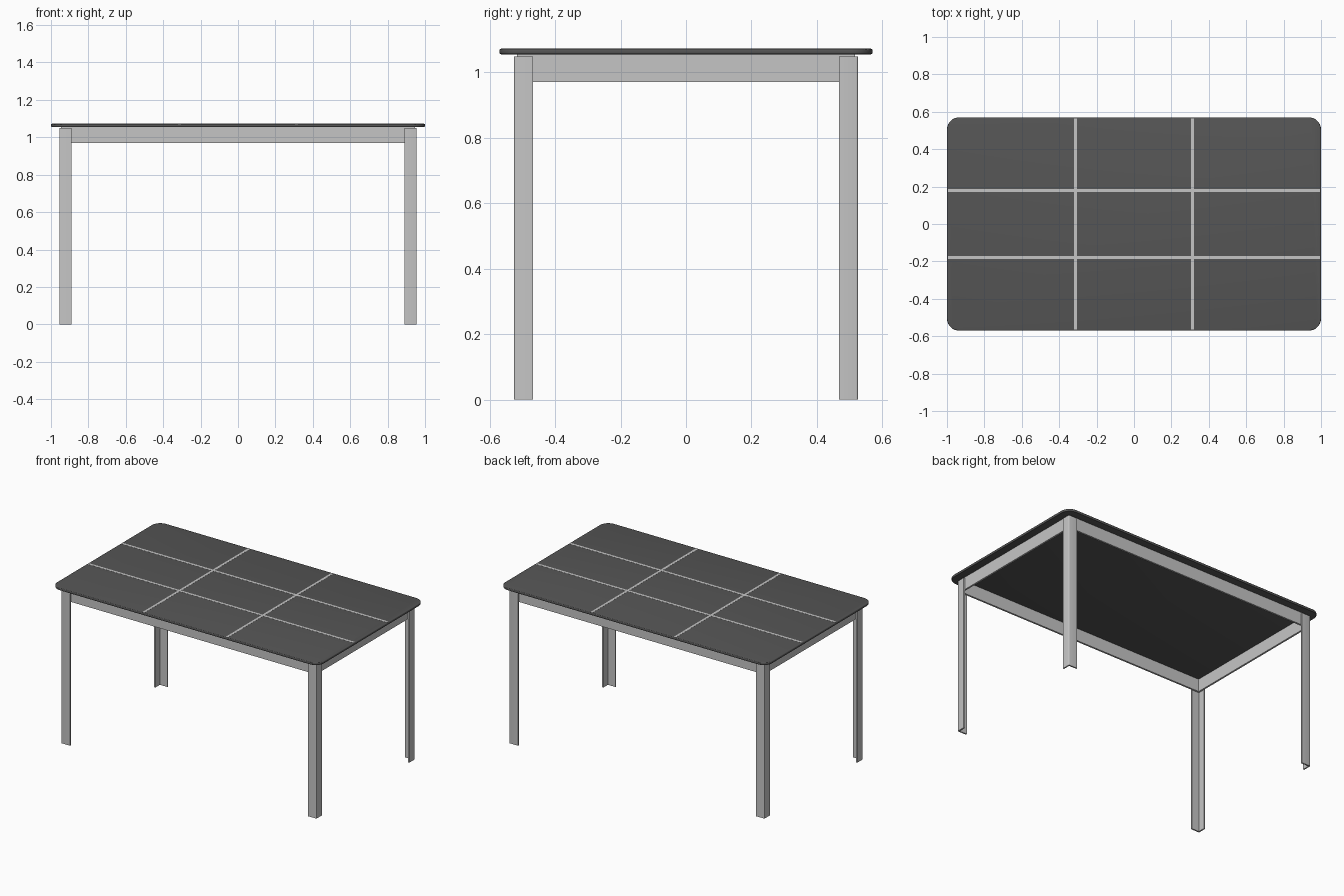
import bpy
import bmesh

if "Cube" in bpy.data.objects:
    bpy.data.objects.remove(bpy.data.objects["Cube"], do_unlink=True)


def material(name, grey):
    mat = bpy.data.materials.new(name)
    mat.use_nodes = True
    colour = (grey, grey, grey, 1)
    mat.diffuse_color = colour
    mat.node_tree.nodes["Principled BSDF"].inputs["Base Color"].default_value = colour
    return mat


charcoal = material("charcoal", 0.092)
silver = material("silver", 0.56)

HALF_X, HALF_Y = 1.0, 0.57            # table top
TOP_Z, UNDER_Z = 1.072, 1.055
LEG_X, LEG_Y, LEG_Z = 0.955, 0.525, 1.049
FLANGE_X, FLANGE_Y, WALL = 0.065, 0.058, 0.009
APRON_Z, APRON_WALL = 0.97, 0.012


def finish(name, bm, mat, smooth=False):
    bmesh.ops.recalc_face_normals(bm, faces=bm.faces)
    mesh = bpy.data.meshes.new(name)
    bm.to_mesh(mesh)
    bm.free()
    mesh.materials.append(mat)
    obj = bpy.data.objects.new(name, mesh)
    bpy.context.collection.objects.link(obj)
    if smooth:
        bpy.ops.object.select_all(action="DESELECT")
        obj.select_set(True)
        bpy.context.view_layer.objects.active = obj
        bpy.ops.object.shade_smooth_by_angle()
    return obj


def box_mesh(low, high):
    bm = bmesh.new()
    bmesh.ops.create_cube(bm, size=1)
    for v in bm.verts:
        v.co = [high[i] if v.co[i] > 0 else low[i] for i in range(3)]
    return bm


def upright_edges(bm):
    return [e for e in bm.edges if abs(e.verts[0].co.z - e.verts[1].co.z) > 0.001]


def bevel(bm, edges, width, segments):
    bmesh.ops.bevel(bm, geom=edges, offset=width, segments=segments,
                    profile=0.5, affect="EDGES")


# Table top: rounded corners, softened rim
bm = box_mesh((-HALF_X, -HALF_Y, UNDER_Z), (HALF_X, HALF_Y, TOP_Z))
bevel(bm, upright_edges(bm), 0.065, 8)
upright = set(upright_edges(bm))
bevel(bm, [e for e in bm.edges if e not in upright], 0.005, 3)
finish("table_top", bm, charcoal, smooth=True)

# Inlaid strips dividing the top into nine panels
for side, word in ((-1, "first"), (1, "second")):
    for name, cx, cy, hx, hy in (("cross", 0.312 * side, 0, 0.008, HALF_Y - 0.005),
                                 ("long", 0, 0.18 * side, HALF_X - 0.005, 0.008)):
        bm = box_mesh((cx - hx, cy - hy, TOP_Z - 0.001), (cx + hx, cy + hy, TOP_Z + 0.0006))
        finish(f"{word}_{name}_strip", bm, silver)

# Apron: flat bars forming a frame inside the legs
ax, ay = LEG_X - WALL, LEG_Y - WALL
for side, along_x, along_y in ((-1, "front", "right"), (1, "back", "left")):
    y0, y1 = sorted((side * ay, side * (ay - APRON_WALL)))
    finish(f"{along_x}_apron", box_mesh((-ax, y0, APRON_Z), (ax, y1, UNDER_Z)), silver)
    x0, x1 = sorted((side * ax, side * (ax - APRON_WALL)))
    inner = ay - APRON_WALL
    finish(f"{along_y}_apron", box_mesh((x0, -inner, APRON_Z), (x1, inner, UNDER_Z)), silver)

# Legs: L-section angle bars wrapping the corners
profile = [(0, 0), (FLANGE_X, 0), (FLANGE_X, WALL), (WALL, WALL),
           (WALL, FLANGE_Y), (0, FLANGE_Y)]
for sx, x_word in ((-1, "right"), (1, "left")):
    for sy, y_word in ((-1, "front"), (1, "back")):
        bm = bmesh.new()
        base = bm.faces.new([bm.verts.new((sx * (LEG_X - px), sy * (LEG_Y - py), 0))
                             for px, py in profile])
        extruded = bmesh.ops.extrude_face_region(bm, geom=[base])["geom"]
        for v in extruded:
            if isinstance(v, bmesh.types.BMVert):
                v.co.z = LEG_Z
        bmesh.ops.recalc_face_normals(bm, faces=bm.faces)
        corner = [e for e in upright_edges(bm)
                  if abs(abs(e.verts[0].co.x) - LEG_X) < 0.001
                  and abs(abs(e.verts[0].co.y) - LEG_Y) < 0.001]
        bevel(bm, corner, 0.005, 3)
        finish(f"{y_word}_{x_word}_leg", bm, silver, smooth=True)
